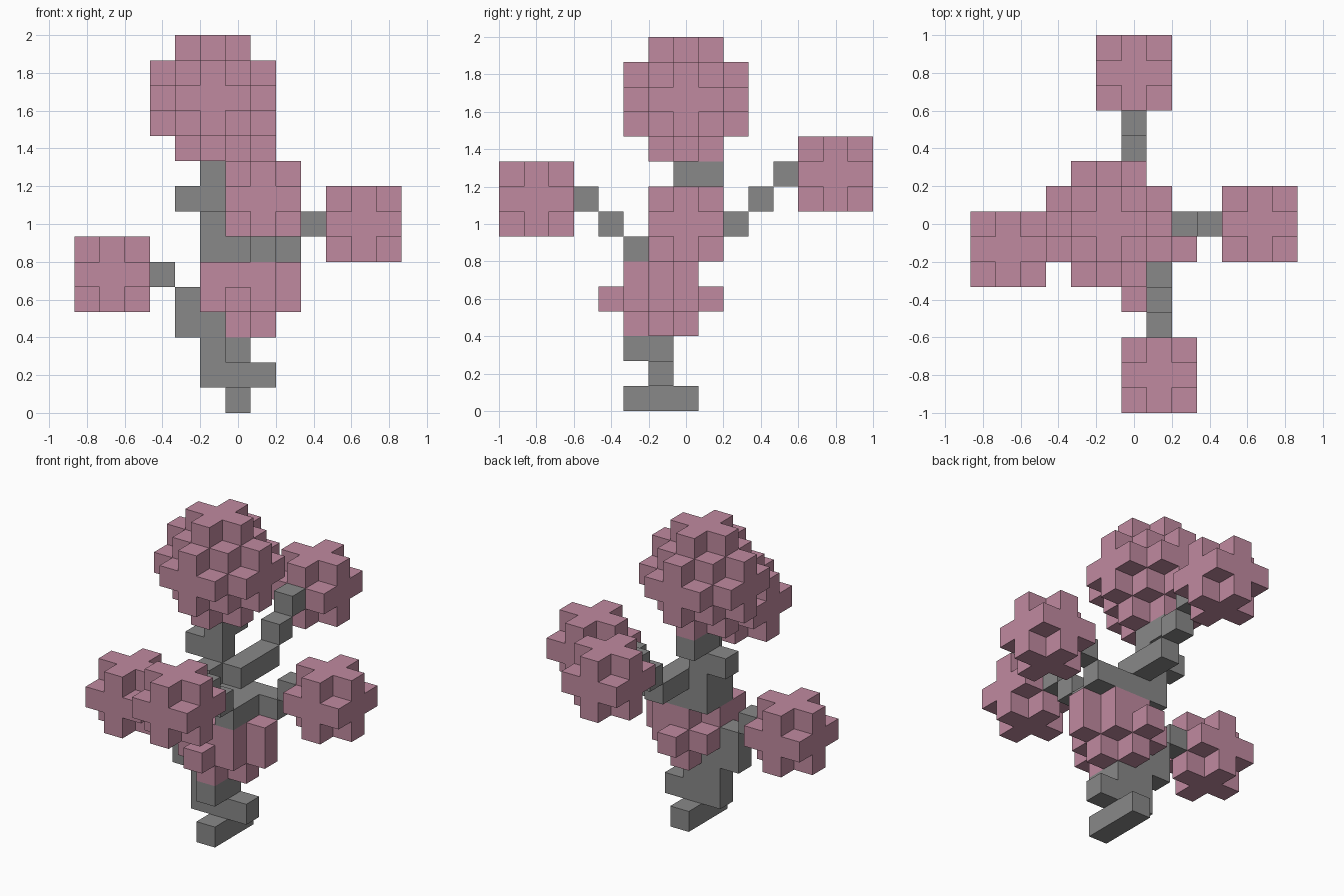
import bpy
import bmesh
from itertools import product
from mathutils import Vector

if "Cube" in bpy.data.objects:
    bpy.data.objects.remove(bpy.data.objects["Cube"], do_unlink=True)

S = 2 / 15  # edge length of one block


def material(name, color):
    m = bpy.data.materials.new(name)
    m.use_nodes = True
    m.diffuse_color = color
    m.node_tree.nodes["Principled BSDF"].inputs["Base Color"].default_value = color
    return m


PINK = material("blossom pink", (0.53, 0.255, 0.35, 1))
GREY = material("bark grey", (0.25, 0.25, 0.25, 1))


def box(lo, hi):
    """All blocks from corner lo to corner hi, inclusive."""
    return set(product(*(range(a, b + 1) for a, b in zip(lo, hi))))


def ball(center, radius, limit):
    """Blocks whose squared distance from the center is within the limit."""
    span = range(-radius, radius + 1)
    return {tuple(c + d for c, d in zip(center, off))
            for off in product(span, repeat=3)
            if sum(d * d for d in off) <= limit}


def steps(start, direction, count):
    """A diagonal staircase of blocks."""
    return {tuple(s + n * d for s, d in zip(start, direction)) for n in range(count)}


# Woody parts
wood = {
    "root": box((0, -2, 0), (0, 0, 0)),
    "trunk_base": box((-1, -1, 1), (1, -1, 1)) | box((-1, -1, 2), (0, -1, 2)) | {(0, -2, 2)},
    "right_branch": box((-2, -1, 3), (-1, -1, 3)) | steps((-2, -1, 4), (-1, 0, 1), 2),
    "trunk_fork": box((-1, -1, 6), (1, 0, 6)) | box((-1, -1, 7), (-1, 0, 7)),
    "upper_trunk": box((-2, 0, 8), (-1, 0, 8)) | box((-1, 0, 9), (-1, 1, 9)),
    "left_branch": steps((2, 0, 6), (1, 0, 1), 2),
    "front_branch": steps((1, -2, 6), (0, -1, 1), 3),
    "back_branch": box((0, 0, 7), (0, 1, 7)) | steps((0, 2, 7), (0, 1, 1), 3),
}

# Foliage
heart = ball((0, -1, 4), 1, 2) | {b for b in ball((0, -1, 4), 2, 4) if b[2] == 4}
heart |= (box((-1, -2, 5), (1, 0, 5)) - {(-1, 0, 5)}) | {(2, -1, 5)}
foliage = {
    "crown_blossom": ball((-1, 0, 12), 2, 5),
    "right_blossom": ball((-5, -1, 5), 1, 2),
    "left_blossom": ball((5, 0, 7), 1, 2),
    "back_blossom": ball((0, 6, 9), 1, 2),
    "front_blossom": ball((1, -6, 8), 1, 2),
    "heart_blossom": heart,
}

wood_blocks = set().union(*wood.values())
filled = wood_blocks.union(*foliage.values())


def build(name, blocks, mat):
    """Make one mesh from the outward faces of a set of blocks."""
    bm = bmesh.new()
    for block in blocks:
        center = Vector(block) + Vector((0, 0, 0.5))
        for axis, sign in product(range(3), (-1, 1)):
            normal = Vector((0, 0, 0))
            normal[axis] = sign
            if tuple(int(b + n) for b, n in zip(block, normal)) in filled:
                continue
            u = Vector((0, 0, 0))
            u[(axis + 1) % 3] = 0.5
            v = normal.cross(u)
            mid = center + normal * 0.5
            bm.faces.new([bm.verts.new((mid + a * u + b * v) * S)
                          for a, b in ((-1, -1), (1, -1), (1, 1), (-1, 1))])
    bmesh.ops.remove_doubles(bm, verts=bm.verts, dist=S / 100)
    mesh = bpy.data.meshes.new(name)
    bm.to_mesh(mesh)
    bm.free()
    mesh.materials.append(mat)
    bpy.context.collection.objects.link(bpy.data.objects.new(name, mesh))


for name, blocks in wood.items():
    build(name, blocks, GREY)
for name, blocks in foliage.items():
    build(name, blocks - wood_blocks, PINK)
